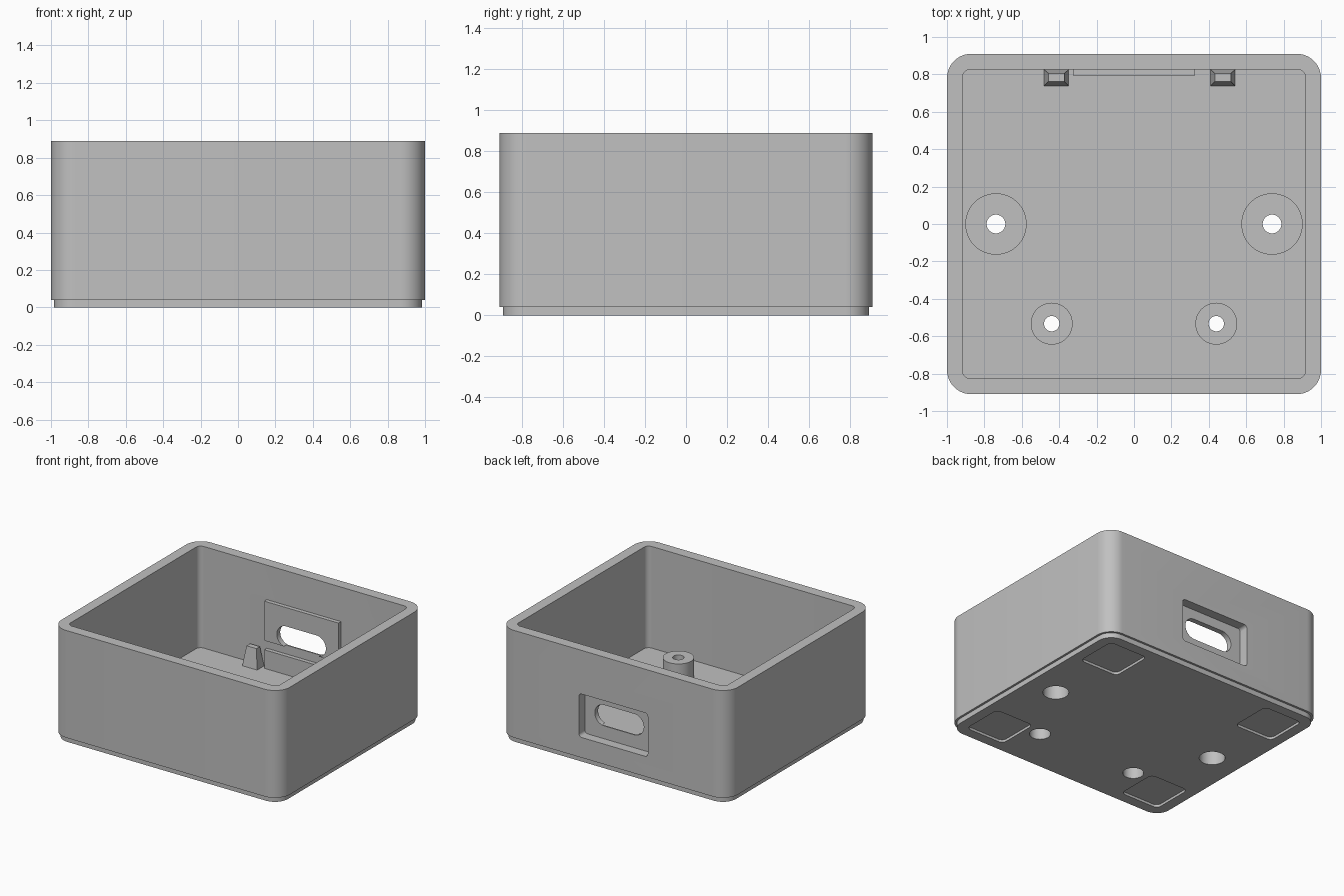
import bpy
import bmesh
import math
from mathutils import Matrix, Vector

if "Cube" in bpy.data.objects:
    bpy.data.objects.remove(bpy.data.objects["Cube"], do_unlink=True)

grey = bpy.data.materials.new("plain grey")
grey.use_nodes = True
COLOUR = (0.53, 0.53, 0.53, 1)
grey.diffuse_color = COLOUR
grey.node_tree.nodes["Principled BSDF"].inputs["Base Color"].default_value = COLOUR


def finish(name, bm):
    bmesh.ops.recalc_face_normals(bm, faces=bm.faces)
    mesh = bpy.data.meshes.new(name)
    bm.to_mesh(mesh)
    bm.free()
    mesh.materials.append(grey)
    obj = bpy.data.objects.new(name, mesh)
    bpy.context.collection.objects.link(obj)
    return obj


def rounded_points(hx, hy, r, steps=10):
    """Outline of a rounded rectangle centred on the origin."""
    points = []
    for i, (sx, sy) in enumerate([(1, 1), (-1, 1), (-1, -1), (1, -1)]):
        for k in range(steps + 1):
            a = math.pi / 2 * (i + k / steps)
            points.append((sx * (hx - r) + r * math.cos(a), sy * (hy - r) + r * math.sin(a)))
    return points


def prism(name, hx, hy, r, low, high, centre=(0, 0), upright=False):
    """Rounded slab along z, or along y when upright (centre is then x, z)."""
    bm = bmesh.new()
    face = bm.faces.new([bm.verts.new((x + centre[0], y + centre[1], low))
                         for x, y in rounded_points(hx, hy, r)])
    new = bmesh.ops.extrude_face_region(bm, geom=[face])["geom"]
    bmesh.ops.translate(bm, vec=(0, 0, high - low),
                        verts=[v for v in new if isinstance(v, bmesh.types.BMVert)])
    bmesh.ops.remove_doubles(bm, verts=bm.verts, dist=1e-5)
    if upright:
        for v in bm.verts:
            v.co = Vector((v.co.x, v.co.z, v.co.y))
    return finish(name, bm)


def cylinder(name, r, low, high, centre):
    bm = bmesh.new()
    bmesh.ops.create_cone(bm, cap_ends=True, segments=48, radius1=r, radius2=r, depth=high - low,
                          matrix=Matrix.Translation((*centre, (low + high) / 2)))
    return finish(name, bm)


def box(name, x0, x1, y0, y1, z0, z1):
    bm = bmesh.new()
    bmesh.ops.create_cube(bm, size=1)
    bmesh.ops.scale(bm, vec=(x1 - x0, y1 - y0, z1 - z0), verts=bm.verts)
    bmesh.ops.translate(bm, vec=((x0 + x1) / 2, (y0 + y1) / 2, (z0 + z1) / 2), verts=bm.verts)
    return finish(name, bm)


def combine(target, tools, operation):
    bpy.context.view_layer.objects.active = target
    for tool in tools:
        mod = target.modifiers.new(operation.lower(), "BOOLEAN")
        mod.operation = operation
        mod.solver = "EXACT"
        mod.object = tool
        bpy.ops.object.modifier_apply(modifier=mod.name)


def discard(objects):
    for obj in objects:
        bpy.data.objects.remove(obj, do_unlink=True)


FLOOR, RIM, LIP = 0.085, 0.89, 0.04
POST_TOP = 0.24

# Case shell with a stepped lower lip
case = prism("case", 1, 0.91, 0.13, LIP, RIM)
lip = prism("lower_lip", 0.983, 0.893, 0.113, 0, LIP + 0.02)
combine(case, [lip], "UNION")
discard([lip])
cavity = prism("cavity_cutter", 0.917, 0.825, 0.04, FLOOR, RIM + 0.1)

# Plug recess in the back wall and foot pockets underneath
recess = prism("recess_cutter", 0.302, 0.172, 0.025, 0.835, 1, (0, 0.372), True)
pockets = [prism("pocket_cutter", 0.17, 0.17, 0.04, -0.1, 0.02, (sx * 0.73, sy * 0.64))
           for sx in (-1, 1) for sy in (-1, 1)]
combine(case, [cavity, recess] + pockets, "DIFFERENCE")
discard([cavity, recess] + pockets)

# Backing panels behind the recess, with a board groove between them
upper_panel = box("upper_panel", -0.325, 0.325, 0.793, 0.827, 0.305, 0.617)
lower_panel = box("lower_panel", -0.325, 0.325, 0.793, 0.827, FLOOR - 0.01, 0.232)

# Rounded cable slot
slot = prism("slot_cutter", 0.215, 0.083, 0.083, 0.7, 1, (0, 0.385), True)
combine(case, [slot], "DIFFERENCE")
combine(upper_panel, [slot], "DIFFERENCE")
discard([slot])

# Screw posts, bored through and counterbored from below
parts = [case, upper_panel, lower_panel]
for side, s in (("right", -1), ("left", 1)):
    for label, at, post_r, hole_r, head_r in (
            ("large", (s * 0.738, 0), 0.164, 0.05, 0.094),
            ("small", (s * 0.44, -0.533), 0.112, 0.041, 0.076)):
        post = cylinder(f"{label}_post_{side}", post_r, FLOOR - 0.01, POST_TOP, at)
        bores = [cylinder("bore_cutter", hole_r, -0.1, 0.5, at),
                 cylinder("head_cutter", head_r, -0.1, 0.16, at)]
        for target in (case, post):
            combine(target, bores, "DIFFERENCE")
        discard(bores)
        parts.append(post)

# Tapered board supports beside the panels
for side, x in (("right", -0.415), ("left", 0.475)):
    support = box(f"board_support_{side}", x - 0.066, x + 0.066, 0.738, 0.826,
                  FLOOR - 0.005, POST_TOP)
    for v in support.data.vertices:
        if v.co.z > FLOOR:
            v.co.x = x + (v.co.x - x) * 0.65
            v.co.y = 0.785 + (v.co.y - 0.785) * 0.5
    parts.append(support)

# Smooth the round parts, keep the edges sharp
bpy.ops.object.select_all(action="DESELECT")
for obj in parts:
    obj.select_set(True)
bpy.context.view_layer.objects.active = case
bpy.ops.object.shade_smooth_by_angle(angle=math.radians(30))
